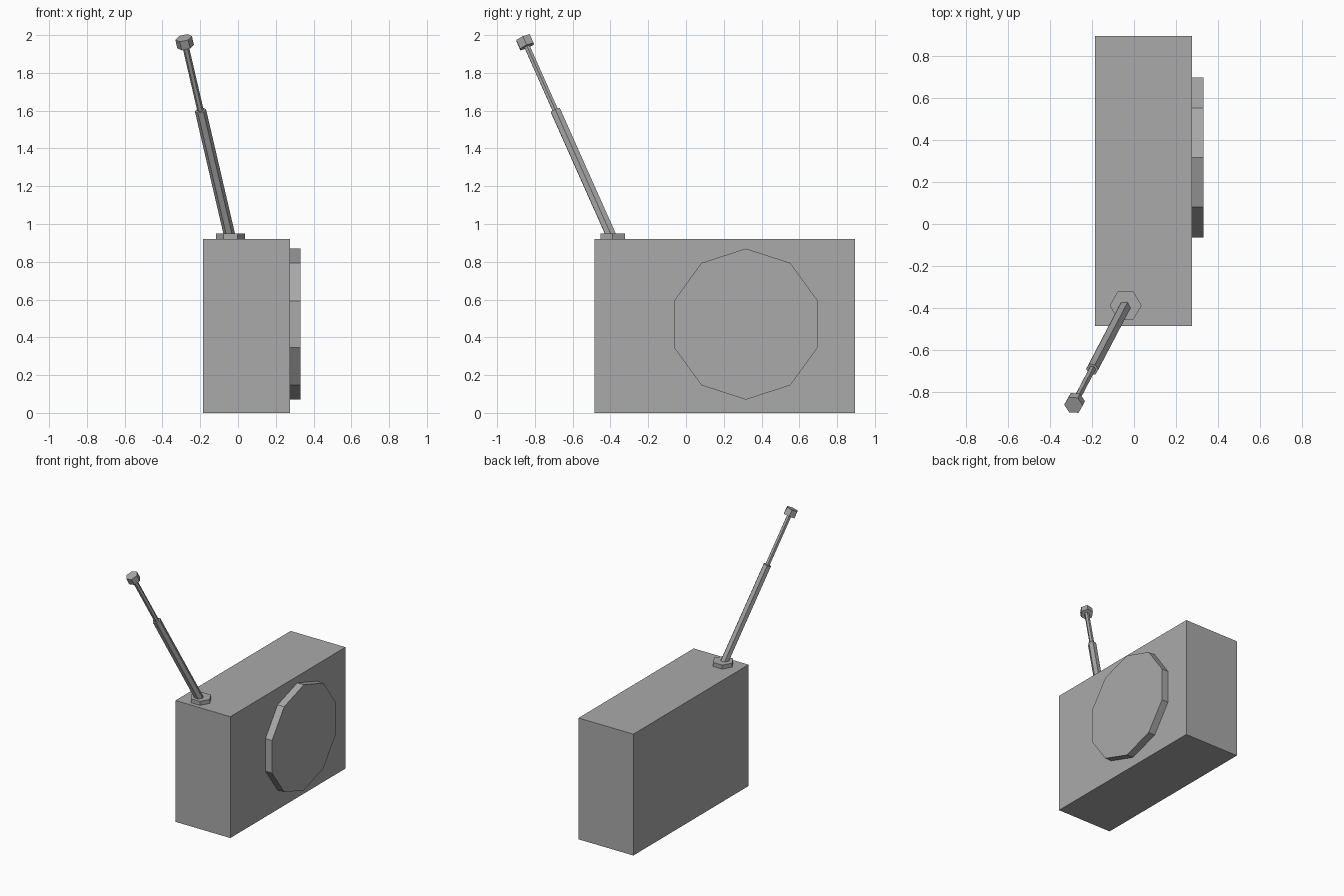
import bpy
import math
from mathutils import Vector

cube = bpy.data.objects.get("Cube")
if cube:
    bpy.data.objects.remove(cube, do_unlink=True)

# Single flat grey
grey = bpy.data.materials.new("plain_grey")
grey.use_nodes = True
colour = (0.4, 0.4, 0.4, 1)
grey.diffuse_color = colour
grey.node_tree.nodes["Principled BSDF"].inputs["Base Color"].default_value = colour


def finish(name):
    obj = bpy.context.object
    obj.name = name
    obj.data.materials.append(grey)
    return obj


def prism(name, start, end, radius, sides=6, turn=0):
    """Flat-sided cylinder between two points."""
    start, end = Vector(start), Vector(end)
    axis = end - start
    bpy.ops.mesh.primitive_cylinder_add(
        vertices=sides, radius=radius, depth=axis.length, location=(start + end) / 2)
    obj = finish(name)
    spin = Vector((0, 0, 1)).rotation_difference(axis).to_matrix().to_4x4()
    obj.data.transform(spin @ spin.Rotation(turn, 4, "Z"))
    return obj


# Radio case
bpy.ops.mesh.primitive_cube_add(size=1, location=(0.045, 0.205, 0.46))
case = finish("case")
case.scale = (0.46, 1.38, 0.92)

# Ten-sided speaker on the left side, one corner pointing up
prism("speaker", (0.27, 0.317, 0.47), (0.33, 0.317, 0.47), 0.40, sides=10)
speaker = bpy.context.object
top = max(v.co.z for v in speaker.data.vertices)
if top < 0.399:
    speaker.rotation_euler.x = math.pi / 10

# Telescopic aerial leaning forward and to the right
quarter = math.pi / 2
foot = Vector((-0.04, -0.388, 0.92))
tip = Vector((-0.288, -0.862, 1.985))


def along(t):
    return foot.lerp(tip, t)


prism("aerial_base", foot, foot + Vector((0, 0, 0.03)), 0.076, turn=quarter)
prism("aerial_lower_tube", along(0), along(0.64), 0.03, turn=quarter)
prism("aerial_upper_rod", along(0.62), along(0.97), 0.017, turn=quarter)
prism("aerial_cap", along(0.957), along(1), 0.045, turn=quarter)
